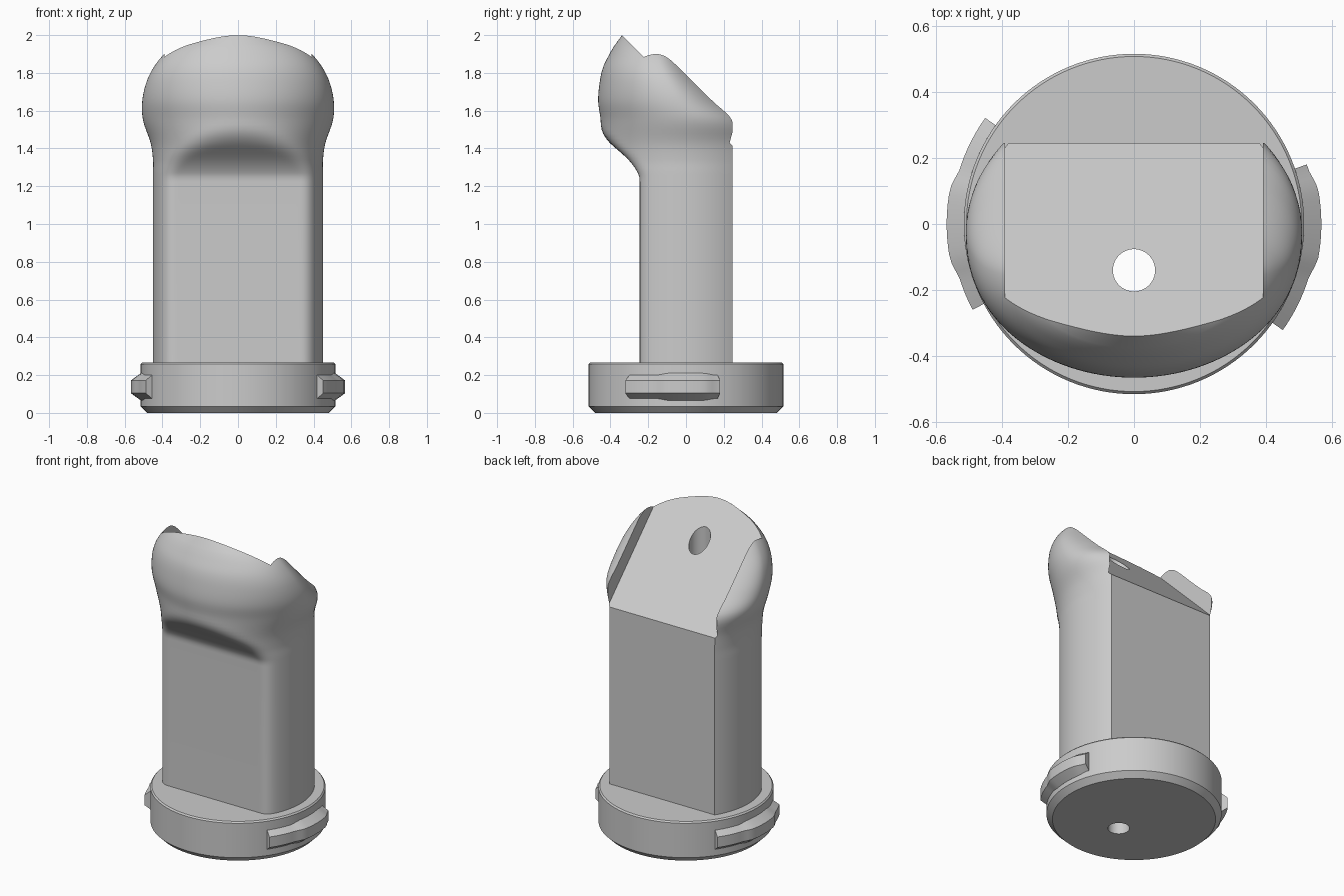
import bpy, bmesh, math
from mathutils import Matrix

cube = bpy.data.objects.get("Cube")
if cube:
    bpy.data.objects.remove(cube)

grey = bpy.data.materials.new("plain grey")
grey.use_nodes = True
grey.diffuse_color = (0.6, 0.6, 0.6, 1)
grey.node_tree.nodes["Principled BSDF"].inputs["Base Color"].default_value = (0.6, 0.6, 0.6, 1)


def make(name, bm):
    bmesh.ops.recalc_face_normals(bm, faces=bm.faces[:])
    mesh = bpy.data.meshes.new(name)
    bm.to_mesh(mesh)
    bm.free()
    mesh.materials.append(grey)
    ob = bpy.data.objects.new(name, mesh)
    bpy.context.collection.objects.link(ob)
    return ob


def select(ob):
    bpy.ops.object.select_all(action='DESELECT')
    ob.select_set(True)
    bpy.context.view_layer.objects.active = ob


def loft(name, rings):
    """Join closed rings of points with quads and cap both ends."""
    bm = bmesh.new()
    loops = [[bm.verts.new(p) for p in ring] for ring in rings]
    for a, b in zip(loops, loops[1:]):
        for i in range(len(a)):
            j = (i + 1) % len(a)
            bm.faces.new((a[i], a[j], b[j], b[i]))
    bm.faces.new(loops[0])
    bm.faces.new(loops[-1])
    return make(name, bm)


def cut(ob, cutter):
    select(ob)
    mod = ob.modifiers.new("cut", 'BOOLEAN')
    mod.operation = 'DIFFERENCE'
    mod.solver = 'EXACT'
    mod.object = cutter
    bpy.ops.object.modifier_apply(modifier=mod.name)


def circle(r, z, x=0, y=0, n=128):
    return [(x + r * math.cos(math.tau * i / n), y + r * math.sin(math.tau * i / n), z)
            for i in range(n)]


# Round base with chamfered rims
base = loft("base", [circle(r, z) for r, z in
                     ((0.48, 0), (0.515, 0.035), (0.515, 0.258), (0.507, 0.267))])

# Neck and head: z, half width, centre y, front depth, back depth, flat front limit
sections = [
    (0.22, 0.45, 0, 0.45, 0.45, 0.245),
    (1.22, 0.45, 0, 0.45, 0.45, 0.245),
    (1.27, 0.45, 0, 0.45, 0.45, 0.255),
    (1.34, 0.45, 0, 0.45, 0.45, 0.305),
    (1.43, 0.463, 0, 0.45, 0.43, 0.405),
    (1.55, 0.503, 0, 0.452, 0.385, 0.53),
    (1.65, 0.507, -0.05, 0.415, 0.30, 0.60),
    (1.75, 0.485, -0.1, 0.357, 0.235, 0.60),
    (1.83, 0.446, -0.135, 0.304, 0.195, 0.60),
    (1.90, 0.39, -0.155, 0.25, 0.16, 0.60),
    (1.95, 0.32, -0.17, 0.205, 0.13, 0.60),
    (2.005, 0.20, -0.17, 0.165, 0.10, 0.60),
]


def smooth_min(a, b, k=0.06):
    h = max(k - abs(a - b), 0) / k
    return min(a, b) - h * h * k / 4


def ring(s, n=128):
    z, w, cy, front, back, limit = s
    pts = []
    for i in range(n):
        t = math.tau * i / n
        x, u = w * math.cos(t), math.sin(t)
        y = cy + back * u if u >= 0 else -smooth_min(-cy - front * u, limit)
        pts.append((x, y, z))
    return pts


def blend(s0, s1, s2, s3, t):
    """Cubic Hermite with slopes taken over z."""
    h = s2[0] - s1[0]
    out = [s1[0] + h * t]
    for a, b, c, d in list(zip(s0, s1, s2, s3))[1:]:
        m1 = (c - a) / (s2[0] - s0[0]) * h
        m2 = (d - b) / (s3[0] - s1[0]) * h
        out.append((2*t**3 - 3*t**2 + 1) * b + (t**3 - 2*t**2 + t) * m1
                   + (3*t**2 - 2*t**3) * c + (t**3 - t**2) * m2)
    return out


rings = [ring(sections[0])]
for i in range(1, len(sections) - 2):
    for k in range(5):
        rings.append(ring(blend(*sections[i - 1:i + 3], k / 5)))
rings += [ring(s) for s in sections[-2:]]
neck = loft("neck_and_head", rings)


# Cutters: flat back, sloping slot between the ears, bore
def box(name, size, matrix):
    bm = bmesh.new()
    bmesh.ops.create_cube(bm, size=1, matrix=matrix @ Matrix.Diagonal((*size, 1)))
    return make(name, bm)


back_cutter = box("back_cutter", (2, 1, 4), Matrix.Translation((0, 0.745, 1)))
slope = Matrix.Translation((0, 0, 1.66)) @ Matrix.Rotation(-math.pi / 4, 4, 'X')
slot_cutter = box("slot_cutter", (0.78, 4, 1), slope @ Matrix.Translation((0, 0, 0.5)))
bore_cutter = loft("bore_cutter", [circle(0.064, z, 0, -0.14, 48) for z in (-1, 3)])
for cutter in (back_cutter, slot_cutter, bore_cutter):
    cut(neck, cutter)
cut(base, bore_cutter)
for cutter in (back_cutter, slot_cutter, bore_cutter):
    bpy.data.objects.remove(cutter)


# Side lugs: trapezoid section swept round the rim, thicker in the middle
def lug(name, start, end, middle):
    profiles = []
    steps = 24
    for i in range(steps + 1):
        deg = start + (end - start) * i / steps
        bump = min(max((17 - abs(deg - middle)) / 6, 0), 1)
        r = 0.553 + 0.014 * bump
        a = math.radians(deg)
        root, tip = 0.062 + 0.01 * bump, 0.034
        profiles.append([(q * math.cos(a), q * math.sin(a), 0.138 + z) for q, z in
                         ((0.49, -root), (0.515, -root), (r, -tip),
                          (r, tip), (0.515, root), (0.49, root))])
    return loft(name, profiles)


left_lug = lug("left_lug", -35.5, 19, 0)
right_lug = lug("right_lug", 144.5, 208, 180)

for ob in (base, neck, left_lug, right_lug):
    select(ob)
    bpy.ops.object.shade_smooth_by_angle(angle=math.radians(25))
